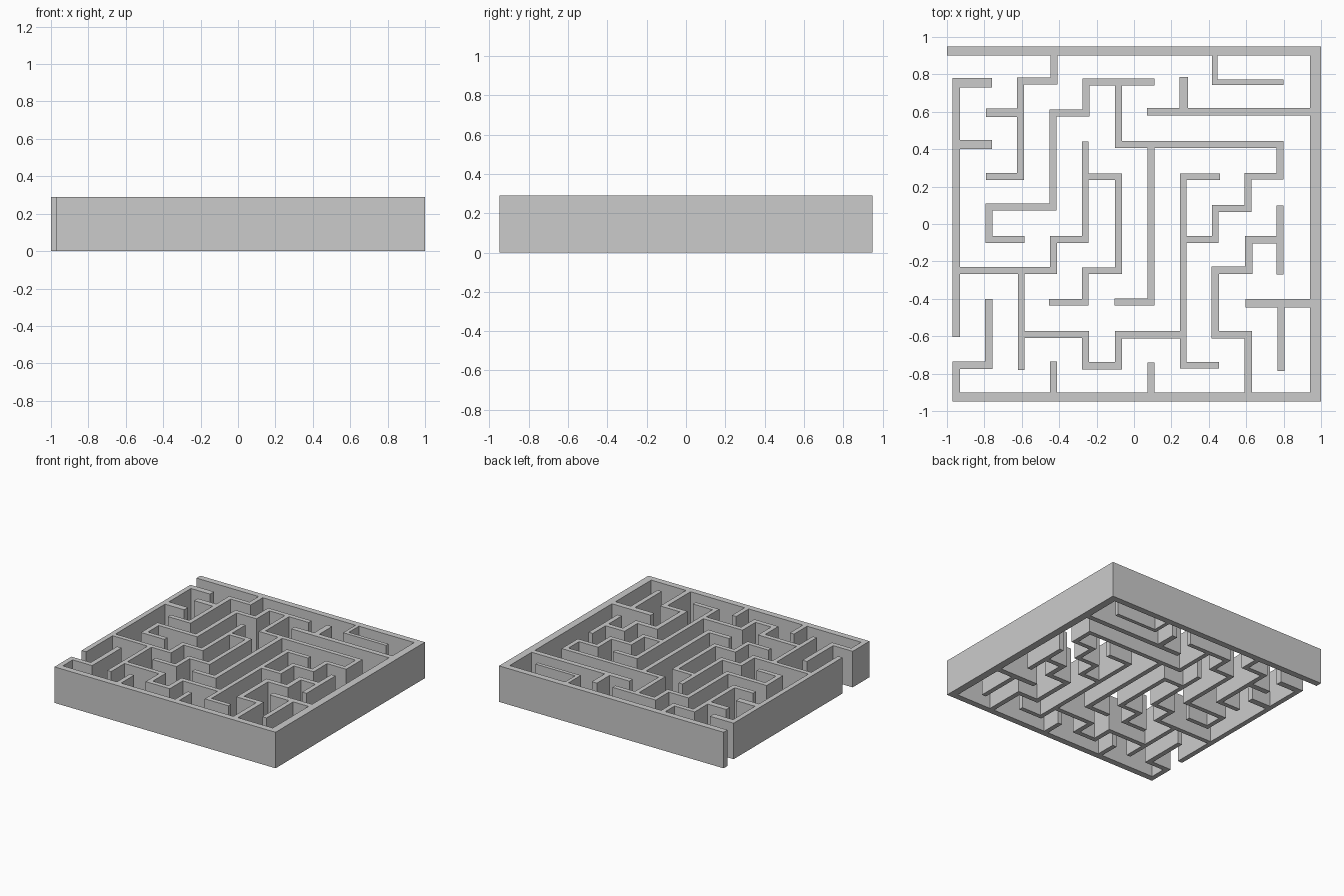
import bpy, bmesh, math

if "Cube" in bpy.data.objects:
    bpy.data.objects.remove(bpy.data.objects["Cube"])

HEIGHT = 0.29
rects = []          # plan rectangles (x0, x1, y0, y1) of every wall segment


def run(axis, width, x, y, *targets):
    """Wall run from (x, y); targets alternate between x and y, axis first."""
    h = width / 2
    pos = [x, y]
    a = "xy".index(axis)
    for i, t in enumerate(targets):
        s, e = pos[a], t
        d = math.copysign(h, e - s)
        lo = s - d if i > 0 else s                      # fill corners,
        hi = e + d if i < len(targets) - 1 else e       # keep free ends exact
        span = sorted((lo, hi))
        side = [pos[1 - a] - h, pos[1 - a] + h]
        r = span + side if a == 0 else side + span
        rects.append([round(v, 4) for v in r])
        pos[a] = t
        a = 1 - a


# outer frame with its two openings
run("x", .05, -1, .925, 1)
run("y", .06, .97, .95, -.95)
run("x", .05, -.97, -.925, 1)
run("y", .04, -.95, -.95, -.755, -.777, -.40)
run("y", .04, -.95, .78, -.605)

# left side: stubs and back-left run
run("x", .05, -.95, .755, -.76)
run("x", .05, -.95, .425, -.76)
run("x", .046, -.79, .594, -.61)
run("x", .037, -.79, .255, -.607, .765, -.428, .92)

# long stepped runs through the middle
run("x", .037, -.585, -.083, -.775, .09, -.432, .593, -.257, .76, .11)
run("y", .036, -.083, .76, .425, .78, .255, .61, .083, .435, -.083, .263)
run("y", .038, .09, .425, -.418, -.105)
run("x", .036, .46, .253, .263, -.755, .455)
run("x", .038, .263, -.592, -.083, -.758, -.26, -.59, -.602)
run("y", .035, -.602, -.25, -.78)
run("x", .036, -.95, -.248, -.43, -.083, -.26, .44)
run("x", .036, -.26, .253, -.083, -.25, -.26, -.418, -.455)

# front stubs and front-right run
run("y", .037, -.43, -.925, -.735)
run("y", .037, .09, -.925, -.74)
run("y", .04, .61, -.925, -.592, .435, -.248, .613, -.083, .78)

# right side
run("y", .038, .78, .10, -.27)
run("x", .045, .595, -.423, .96)
run("y", .038, .785, -.423, -.785)
run("x", .042, .07, .6, .96)
run("y", .045, .267, .6, .785)
run("y", .03, .432, .92, .757, .80)

# merge the plan into one footprint: fill the cells covered by any segment
xs = sorted({v for r in rects for v in r[:2]})
ys = sorted({v for r in rects for v in r[2:]})
cells = set()
for x0, x1, y0, y1 in rects:
    for i in range(xs.index(x0), xs.index(x1)):
        for j in range(ys.index(y0), ys.index(y1)):
            cells.add((i, j))

bm = bmesh.new()
verts = {}


def corner(i, j):
    if (i, j) not in verts:
        verts[i, j] = bm.verts.new((xs[i], ys[j], 0))
    return verts[i, j]


for i, j in sorted(cells):
    bm.faces.new([corner(i, j), corner(i + 1, j), corner(i + 1, j + 1), corner(i, j + 1)])

# raise the footprint to wall height
out = bmesh.ops.extrude_face_region(bm, geom=bm.faces[:], use_keep_orig=True)
bmesh.ops.translate(bm, vec=(0, 0, HEIGHT),
                    verts=[g for g in out["geom"] if isinstance(g, bmesh.types.BMVert)])
bmesh.ops.dissolve_limit(bm, angle_limit=math.radians(1), verts=bm.verts[:], edges=bm.edges[:])
bmesh.ops.recalc_face_normals(bm, faces=bm.faces[:])

mesh = bpy.data.meshes.new("maze_walls")
bm.to_mesh(mesh)
bm.free()
bpy.context.collection.objects.link(bpy.data.objects.new("maze_walls", mesh))
